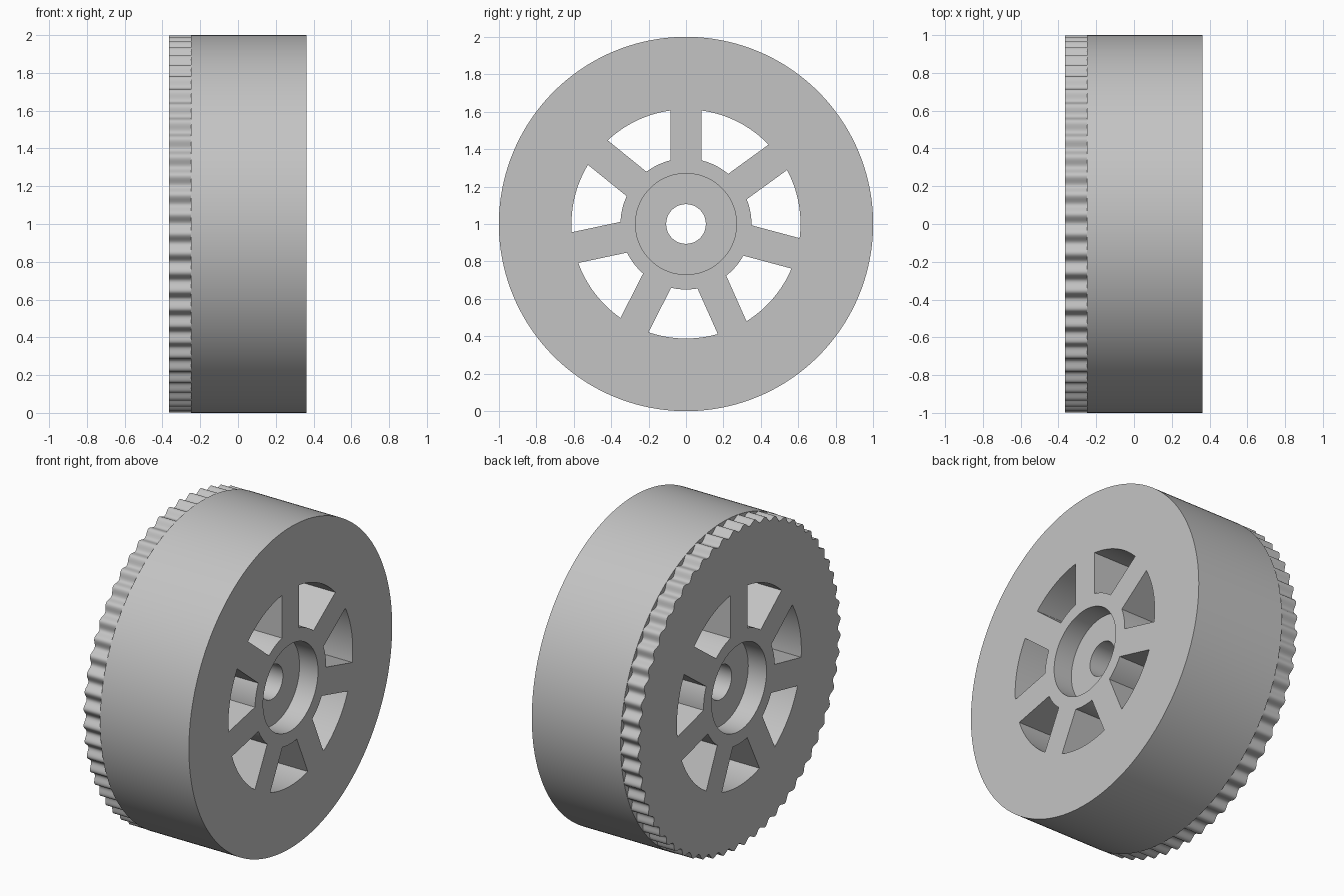
import bpy
import bmesh
from math import sin, cos, asin, pi, radians

if "Cube" in bpy.data.objects:
    bpy.data.objects.remove(bpy.data.objects["Cube"])

TOOTH_SIDE, SHOULDER, PLAIN_SIDE = -0.366, -0.25, 0.362
WEB = (-0.24, 0.235)             # faces of the hub web between the recesses
TEETH, STEPS = 60, 12
SPOKES, SPOKE_STEP, HALF_SPOKE = 7, 51, 0.084
WINDOW_IN, WINDOW_OUT = 0.35, 0.612
RECESS, BORE = 0.27, 0.106

bm = bmesh.new()


def ring(x, polar):
    """Closed loop of vertices at x from (radius, angle) pairs."""
    return [bm.verts.new((x, r * cos(a), 1 + r * sin(a))) for r, a in polar]


def circle(r, n):
    return [(r, 2 * pi * i / n) for i in range(n)]


def bridge(a, b):
    n = len(a)
    for i in range(n):
        j = (i + 1) % n
        bm.faces.new((a[i], a[j], b[j], b[i]))


def cap(loops):
    """Fill the flat face bounded by the outer loop and its holes."""
    edges = []
    for loop in loops:
        for i, v in enumerate(loop):
            w = loop[(i + 1) % len(loop)]
            edges.append(bm.edges.get((v, w)) or bm.edges.new((v, w)))
    bmesh.ops.triangle_fill(bm, edges=edges, use_beauty=True)


def window(k, n=16):
    """Opening between two neighbouring parallel-sided spokes."""
    start = radians(90 + SPOKE_STEP * k)
    end = radians(90 + SPOKE_STEP * (k + 1) if k < SPOKES - 1 else 450)
    points = []
    for r, flip in ((WINDOW_IN, False), (WINDOW_OUT, True)):
        inset = asin(HALF_SPOKE / r)
        a, b = start + inset, end - inset
        arc = [(r, a + (b - a) * i / n) for i in range(n + 1)]
        points += arc[::-1] if flip else arc
    return points


# Tread: scalloped teeth on one side, plain cylinder on the other
count = TEETH * STEPS
scallop = [(0.999 - 0.014 * (1 + cos(TEETH * a)), a) for _, a in circle(1, count)]
outer = [ring(TOOTH_SIDE, scallop), ring(SHOULDER, scallop),
         ring(SHOULDER, circle(1, count)), ring(PLAIN_SIDE, circle(1, count))]

# Hub: a recess on each side joined by the axle bore
hub = [ring(x, circle(r, 96)) for x, r in (
    (TOOTH_SIDE, RECESS), (WEB[0], RECESS), (WEB[0], BORE),
    (WEB[1], BORE), (WEB[1], RECESS), (PLAIN_SIDE, RECESS))]

for chain in (outer, hub):
    for a, b in zip(chain, chain[1:]):
        bridge(a, b)

# Windows between the spokes
near, far = [], []
for k in range(SPOKES):
    near.append(ring(TOOTH_SIDE, window(k)))
    far.append(ring(PLAIN_SIDE, window(k)))
    bridge(near[-1], far[-1])

# Flat side faces
cap([outer[0], hub[0]] + near)
cap([outer[-1], hub[-1]] + far)
bmesh.ops.recalc_face_normals(bm, faces=bm.faces)

mesh = bpy.data.meshes.new("wheel")
bm.to_mesh(mesh)
bm.free()
wheel = bpy.data.objects.new("wheel", mesh)
bpy.context.collection.objects.link(wheel)

# Single grey material
grey = bpy.data.materials.new("light grey")
grey.use_nodes = True
colour = (0.55, 0.55, 0.55, 1)
grey.diffuse_color = colour
grey.node_tree.nodes["Principled BSDF"].inputs["Base Color"].default_value = colour
mesh.materials.append(grey)

bpy.ops.object.select_all(action="DESELECT")
wheel.select_set(True)
bpy.context.view_layer.objects.active = wheel
bpy.ops.object.shade_smooth_by_angle(angle=radians(35))
